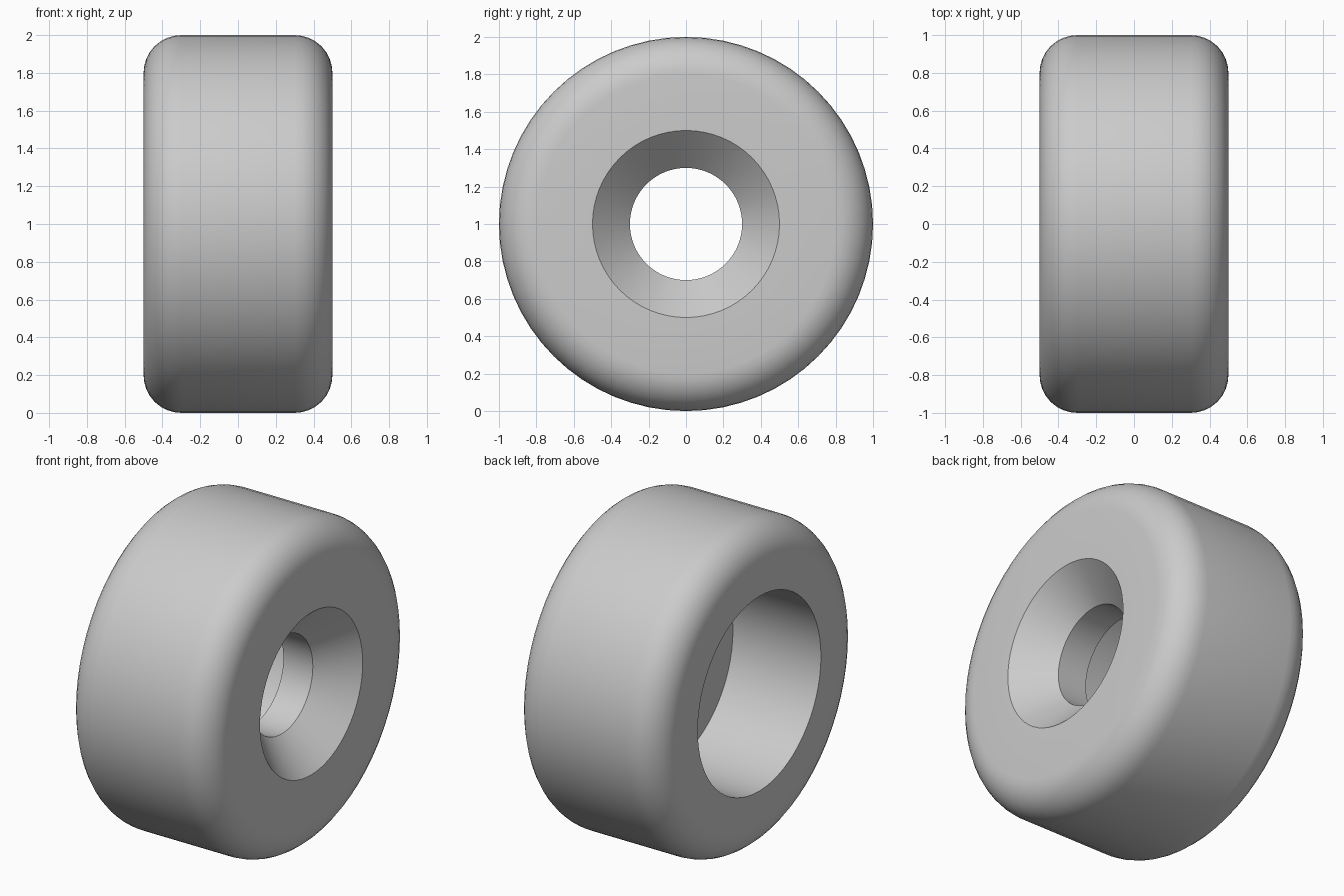
import bpy, bmesh
from math import sin, cos, pi, radians
from mathutils import Matrix, Vector

cube = bpy.data.objects.get("Cube")
if cube:
    bpy.data.objects.remove(cube, do_unlink=True)

SEGMENTS = 64
HALF_WIDTH, RADIUS, FILLET = 0.5, 1.0, 0.2


def make_material(name, rgb):
    mat = bpy.data.materials.new(name)
    mat.use_nodes = True
    color = (*rgb, 1.0)
    mat.diffuse_color = color
    mat.node_tree.nodes["Principled BSDF"].inputs["Base Color"].default_value = color
    return mat


def rounded_corner(side, steps=8):
    """Quarter arc from the side face (side = -1 or 1) out to the tread."""
    points = []
    for i in range(steps + 1):
        a = pi / 2 * i / steps
        points.append((side * (HALF_WIDTH - FILLET + FILLET * cos(a)),
                       RADIUS - FILLET + FILLET * sin(a)))
    return points


def lathe(name, profile, mat):
    """Spin a closed (x, radius) profile around the x axis."""
    bm = bmesh.new()
    verts = [bm.verts.new((x, 0, r)) for x, r in profile]
    edges = [bm.edges.new((v, verts[(i + 1) % len(verts)])) for i, v in enumerate(verts)]
    bmesh.ops.spin(bm, geom=verts + edges, cent=(0, 0, 0), axis=(1, 0, 0),
                   angle=2 * pi, steps=SEGMENTS, use_merge=True)
    bmesh.ops.remove_doubles(bm, verts=bm.verts, dist=0.0001)
    bmesh.ops.recalc_face_normals(bm, faces=bm.faces)
    bmesh.ops.transform(bm, matrix=Matrix.Translation(Vector((0, 0, RADIUS))), verts=bm.verts)
    mesh = bpy.data.meshes.new(name)
    bm.to_mesh(mesh)
    bm.free()
    mesh.materials.append(mat)
    obj = bpy.data.objects.new(name, mesh)
    bpy.context.collection.objects.link(obj)
    return obj


# Rounded tread, then the deep bore, axle hole and countersink
profile = rounded_corner(-1) + rounded_corner(1)[::-1]
profile += [(0.5, 0.5), (0.3, 0.3), (0.1, 0.3), (0.1, 0.6), (-0.5, 0.6)]
wheel = lathe("wheel", profile, make_material("light grey", (0.6, 0.6, 0.6)))

# Smooth shading with crisp rims
bpy.ops.object.select_all(action='DESELECT')
wheel.select_set(True)
bpy.context.view_layer.objects.active = wheel
bpy.ops.object.shade_smooth_by_angle(angle=radians(30))
